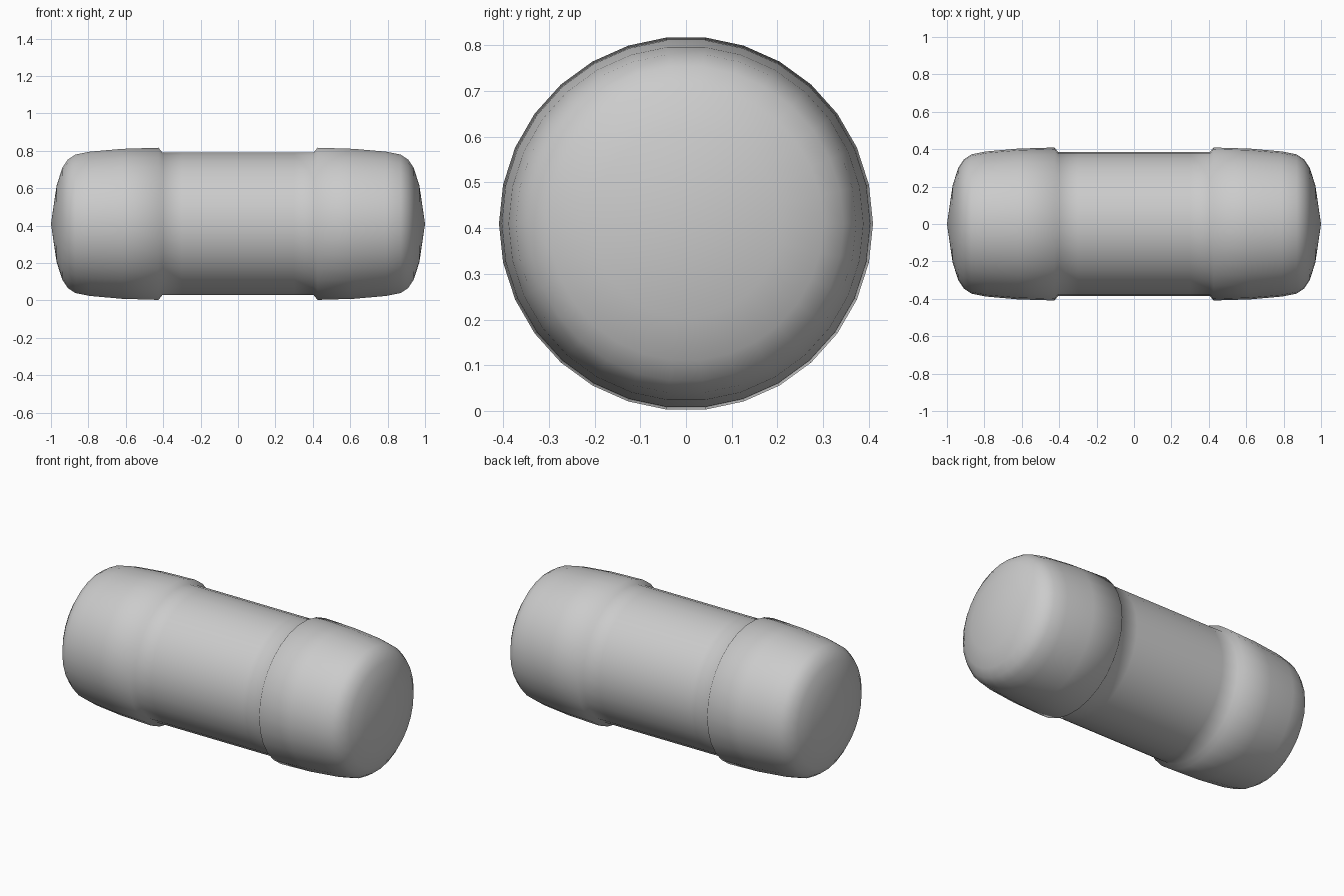
import bpy
import bmesh
from math import cos, sin, pi

cube = bpy.data.objects.get("Cube")
if cube:
    bpy.data.objects.remove(cube, do_unlink=True)

SIDES = 30
AXIS_Z = 0.41

# Single plain grey material
grey = bpy.data.materials.new("plain_grey")
grey.use_nodes = True
colour = (0.6, 0.6, 0.6, 1)
grey.diffuse_color = colour
grey.node_tree.nodes["Principled BSDF"].inputs["Base Color"].default_value = colour

# Half profile (distance along the axis, radius) from barrel to cap tip
half = [(0.3, 0.384), (0.405, 0.384), (0.425, 0.409), (0.62, 0.403),
        (0.79, 0.388), (0.87, 0.372), (0.91, 0.345), (0.94, 0.3),
        (0.97, 0.205)]
profile = [(-x, r) for x, r in reversed(half)] + half


def lathe_x(name, points, tip):
    """Revolve a profile about the x axis and close it with pointed ends."""
    bm = bmesh.new()
    rings = []
    for x, r in points:
        angles = [2 * pi * (i + 0.5) / SIDES for i in range(SIDES)]
        rings.append([bm.verts.new((x, r * sin(a), AXIS_Z - r * cos(a)))
                      for a in angles])
    for a, b in zip(rings, rings[1:]):
        for i in range(SIDES):
            j = (i + 1) % SIDES
            bm.faces.new((a[i], a[j], b[j], b[i]))
    for ring, x in ((rings[0], -tip), (rings[-1], tip)):
        apex = bm.verts.new((x, 0, AXIS_Z))
        for i in range(SIDES):
            bm.faces.new((ring[i], ring[(i + 1) % SIDES], apex))
    bmesh.ops.recalc_face_normals(bm, faces=bm.faces)
    for face in bm.faces:
        face.smooth = True
    mesh = bpy.data.meshes.new(name)
    bm.to_mesh(mesh)
    bm.free()
    mesh.materials.append(grey)
    obj = bpy.data.objects.new(name, mesh)
    bpy.context.collection.objects.link(obj)
    return obj


# Barrel with a stepped, rounded cap at each end
lathe_x("capped_barrel", profile, 1.0)
